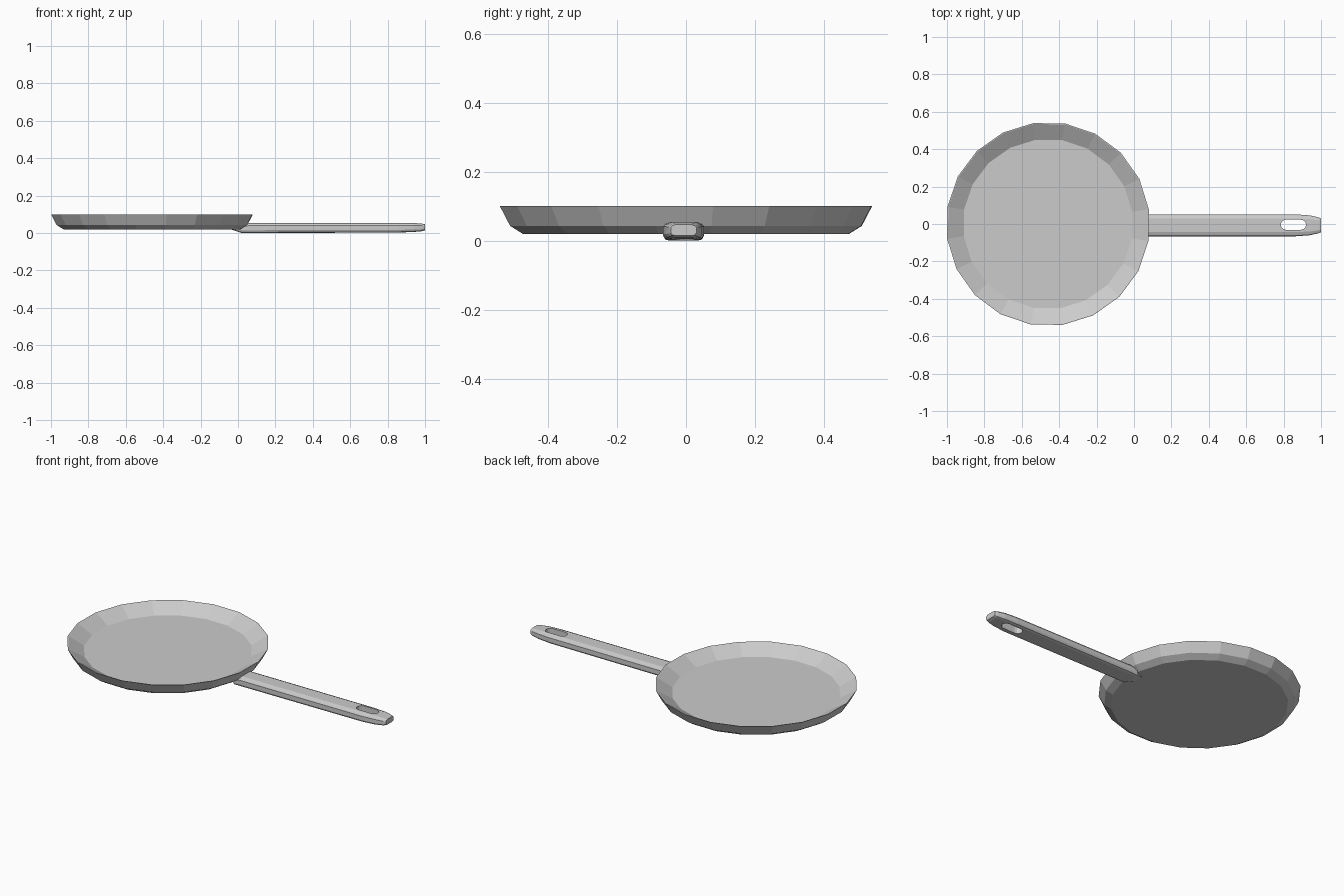
import bpy, bmesh, math

if "Cube" in bpy.data.objects:
    bpy.data.objects.remove(bpy.data.objects["Cube"])


def loft(name, rings, closed_ends=True):
    """Skin a list of equal-length vertex rings; cap both ends."""
    bm = bmesh.new()
    loops = [[bm.verts.new(p) for p in ring] for ring in rings]
    n = len(loops[0])
    for a, b in zip(loops, loops[1:]):
        for i in range(n):
            j = (i + 1) % n
            bm.faces.new((a[i], a[j], b[j], b[i]))
    if closed_ends:
        bm.faces.new(loops[0][::-1])
        bm.faces.new(loops[-1])
    bmesh.ops.recalc_face_normals(bm, faces=bm.faces[:])
    me = bpy.data.meshes.new(name)
    bm.to_mesh(me)
    bm.free()
    ob = bpy.data.objects.new(name, me)
    bpy.context.collection.objects.link(ob)
    return ob


# Pan body: 20-sided dish, outside bottom -> rim -> inner floor
CX, SIDES, TURN = -0.46, 20, math.radians(8.3)


def circle(r, z):
    return [(CX + r * math.cos(TURN + math.tau * i / SIDES),
             r * math.sin(TURN + math.tau * i / SIDES), z) for i in range(SIDES)]


pan = loft("pan_body", [circle(r, z) for r, z in
                        [(0.478, 0.02), (0.515, 0.043), (0.545, 0.1), (0.54, 0.1), (0.455, 0.05)]])

# Handle: bevelled cross-section swept along x, tapered at both ends
HY = -0.007


def section(x, w, z0, z1):
    h = z1 - z0
    half = [(0.68, 0), (0.9, 0.07), (1, 0.27), (1, 0.73), (0.9, 0.88), (0.62, 1)]
    pts = half + [(-y, z) for y, z in reversed(half)]
    return [(x, HY + y * w, z0 + z * h) for y, z in pts]


handle = loft("handle", [section(*s) for s in [
    (-0.04, 0.03, 0.02, 0.03), (0.02, 0.058, 0.0, 0.045), (0.06, 0.059, 0.0, 0.055),
    (0.86, 0.059, 0.003, 0.055), (0.94, 0.053, 0.006, 0.054), (0.985, 0.043, 0.01, 0.05),
    (1.0, 0.037, 0.015, 0.047)]])

# Hanging slot cut through the handle end
R, X0, X1 = 0.027, 0.812, 0.893


def stadium(z):
    pts = []
    for cx, start in ((X1, -90), (X0, 90)):
        for k in range(7):
            a = math.radians(start + 30 * k)
            pts.append((cx + R * math.cos(a), -0.004 + R * math.sin(a), z))
    return pts


cutter = loft("slot_cutter", [stadium(-0.1), stadium(0.2)])
cutter.hide_render = True
cutter.hide_viewport = False
cutter.display_type = 'WIRE'
cut = handle.modifiers.new("hanging_slot", 'BOOLEAN')
cut.operation = 'DIFFERENCE'
cut.solver = 'EXACT'
cut.object = cutter
